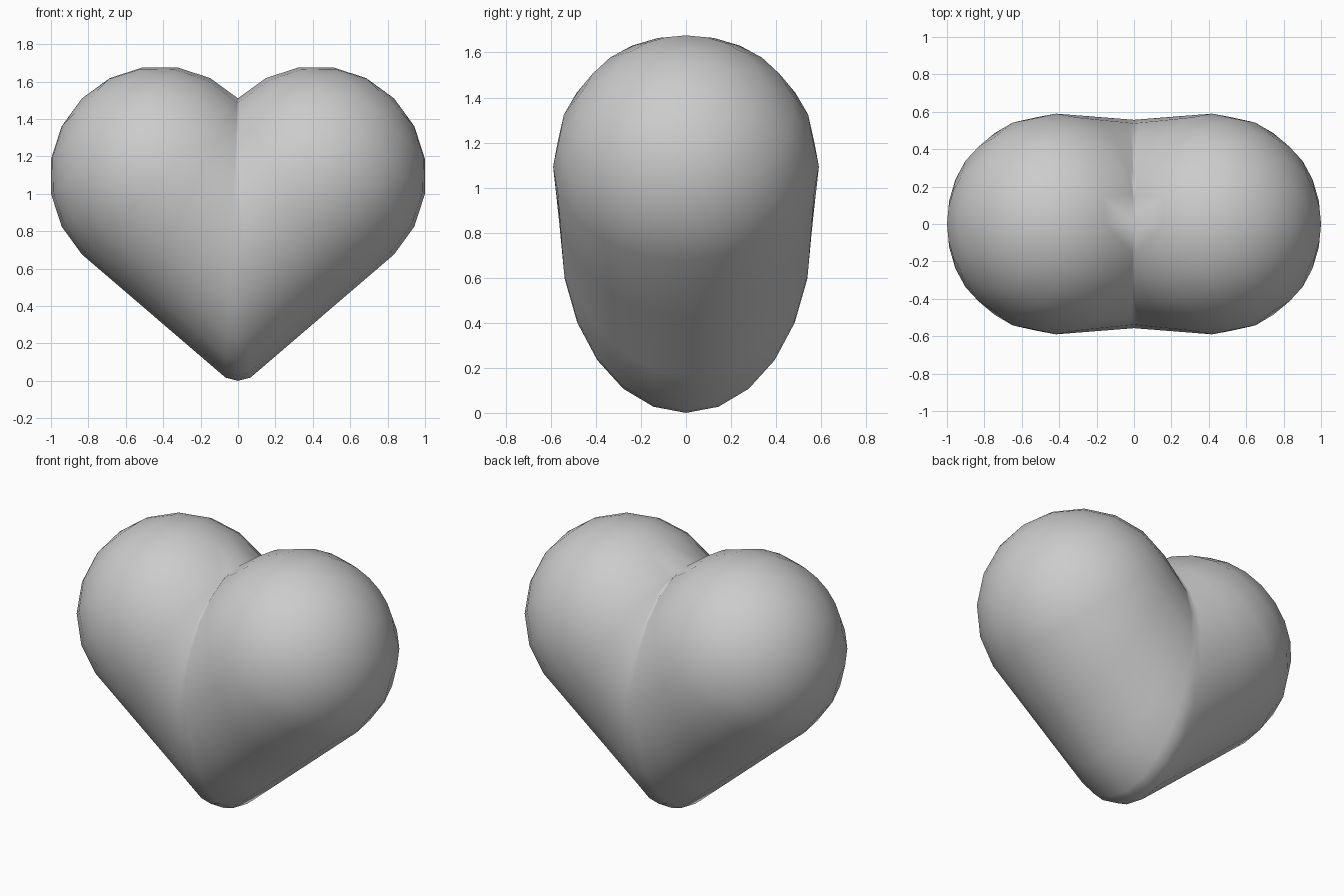
import bpy, bmesh
from math import sin, cos, pi, radians, sqrt
from mathutils import Vector

if "Cube" in bpy.data.objects:
    bpy.data.objects.remove(bpy.data.objects["Cube"])

SEG, CAP = 24, 5             # sides around a lobe, rings on its round cap
R = 0.59                     # lobe radius
H = sqrt(0.5)
centre = Vector((R * H, 0, 1.093))
out = Vector((H, 0, -H))     # across the lobe, towards the outer lower side
axis = Vector((H, 0, H))     # towards the lobe's pole
side = Vector((0, 1, 0))


def dome_point(a, e):
    return centre + R * (cos(e) * (cos(a) * out + sin(a) * side) + sin(e) * axis)


def seam_point(a, drop):
    # oval where the two halves meet on x = 0
    c = cos(a)
    z = 0.8 - c * (0.8 if c > 0 else centre.z + R * H - 0.8)
    return Vector((0, 0.557 * sin(a), z - drop * max(c, 0)))


angles = [2 * pi * i / SEG for i in range(SEG)]
rings = [[dome_point(a, radians(90 * k / CAP)) for a in angles] for k in range(CAP - 1, -1, -1)]
# tapering body, rounded off just before the seam
for t in (0.35, 0.7, 0.92):
    rings.append([dome_point(a, 0).lerp(seam_point(a, 0.04), t) for a in angles])
rings.append([seam_point(a, 0) for a in angles])

# right half of the heart
bm = bmesh.new()
pole = bm.verts.new(centre + R * axis)
grid = [[bm.verts.new(p) for p in ring] for ring in rings]
for i in range(SEG):
    j = (i + 1) % SEG
    bm.faces.new((pole, grid[0][i], grid[0][j]))
    for lo, hi in zip(grid, grid[1:]):
        bm.faces.new((lo[i], hi[i], hi[j], lo[j]))
bmesh.ops.remove_doubles(bm, verts=bm.verts, dist=0.002)
bmesh.ops.recalc_face_normals(bm, faces=bm.faces)
# the shell is open at the seam: make sure it faces outwards
bm.faces.ensure_lookup_table()
if sum(f.normal.dot(f.calc_center_median() - centre) for f in bm.faces) < 0:
    bmesh.ops.reverse_faces(bm, faces=bm.faces)
for f in bm.faces:
    f.smooth = True
mesh = bpy.data.meshes.new("heart")
bm.to_mesh(mesh)
bm.free()
heart = bpy.data.objects.new("heart", mesh)
bpy.context.collection.objects.link(heart)

# left half
mirror = heart.modifiers.new("mirror", 'MIRROR')
mirror.use_axis = (True, False, False)
mirror.merge_threshold = 0.002
